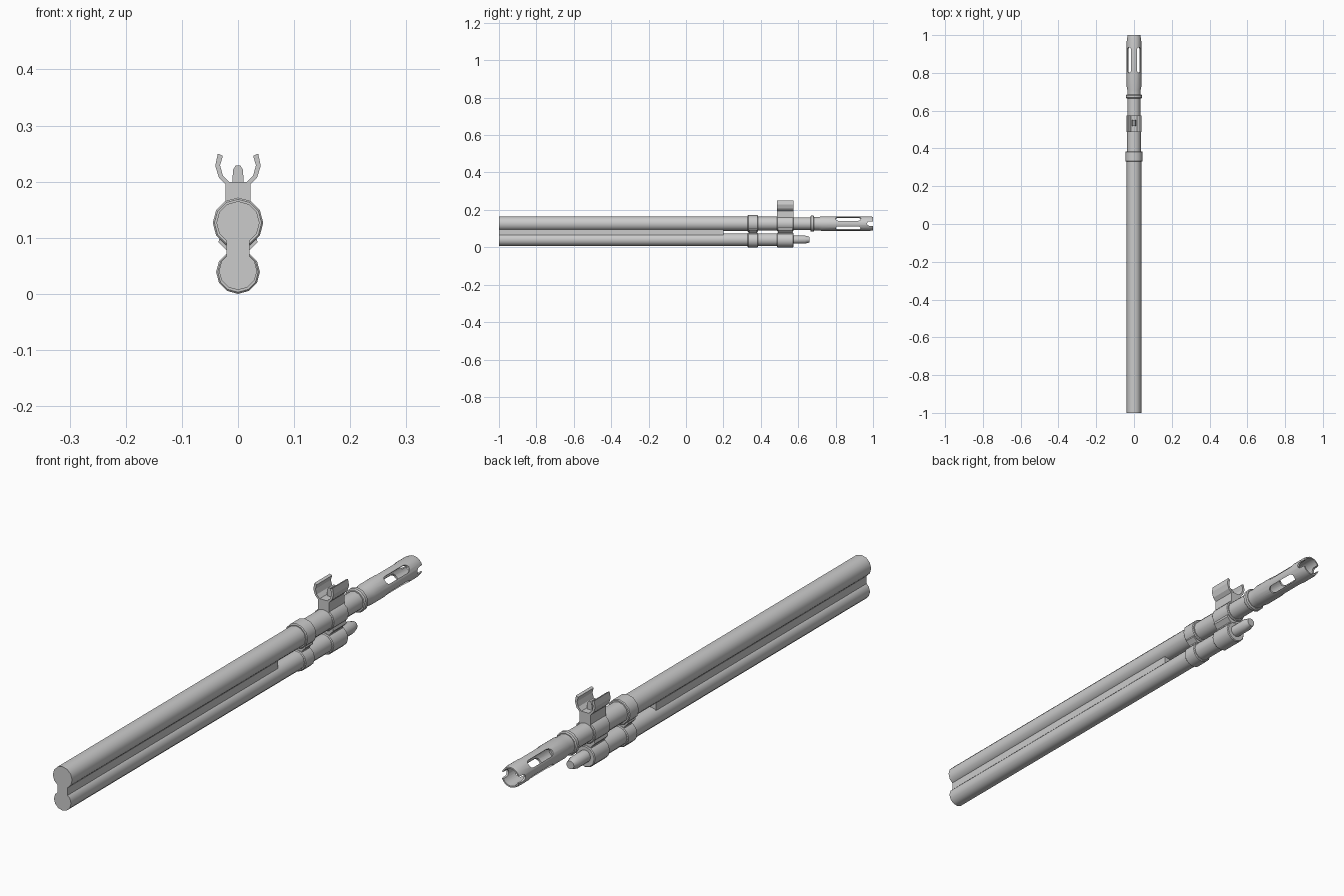
import bpy, bmesh, math
from mathutils import Matrix

if "Cube" in bpy.data.objects:
    bpy.data.objects.remove(bpy.data.objects["Cube"])

BZ, TZ = 0.1265, 0.039      # axis heights of the barrel and the lower tube


def finish(name, bm, smooth=True):
    bmesh.ops.recalc_face_normals(bm, faces=bm.faces)
    me = bpy.data.meshes.new(name)
    bm.to_mesh(me)
    bm.free()
    ob = bpy.data.objects.new(name, me)
    bpy.context.collection.objects.link(ob)
    if smooth:
        smooth_obj(ob)
    return ob


def smooth_obj(ob):
    bpy.ops.object.select_all(action='DESELECT')
    ob.select_set(True)
    bpy.context.view_layer.objects.active = ob
    bpy.ops.object.shade_smooth_by_angle(angle=math.radians(35))


def lathe(name, profile, z, n=12, smooth=True):
    """Revolve (y, radius) points around the y axis at height z."""
    bm = bmesh.new()
    rings = []
    for y, r in profile:
        if r == 0:
            rings.append([bm.verts.new((0, y, z))] * n)
        else:
            rings.append([bm.verts.new((r * math.sin(2 * math.pi * i / n), y,
                                        z + r * math.cos(2 * math.pi * i / n)))
                          for i in range(n)])
    for a, b in zip(rings, rings[1:]):
        for i in range(n):
            j = (i + 1) % n
            f = list(dict.fromkeys((a[i], a[j], b[j], b[i])))
            if len(f) > 2:
                bm.faces.new(f)
    return finish(name, bm, smooth)


def prism(name, pts, y0, y1):
    """Extrude an (x, z) outline from y0 to y1."""
    bm = bmesh.new()
    f = bm.faces.new([bm.verts.new((x, y0, z)) for x, z in pts])
    ext = bmesh.ops.extrude_face_region(bm, geom=[f])
    for v in ext['geom']:
        if isinstance(v, bmesh.types.BMVert):
            v.co.y = y1
    return finish(name, bm, False)


def mirror(half):
    """Close a right-hand outline with its mirrored left side."""
    return half + [(-x, z) for x, z in reversed(half) if x != 0]


def rod(name, y0, y1, r, z, c=0.0):
    """Closed cylinder with optional end chamfer."""
    p = [(y0, 0), (y0, r), (y1, r), (y1, 0)]
    if c:
        p = [(y0, 0), (y0, r - c), (y0 + c, r), (y1 - c, r), (y1, r - c), (y1, 0)]
    return lathe(name, p, z)


# Barrel, stepped down towards the muzzle
lathe("barrel", [(-1, 0), (-1, 0.0385), (0.36, 0.0385), (0.36, 0.037),
                 (0.53, 0.037), (0.53, 0.034), (0.69, 0.034), (0.69, 0)], BZ)

# Lower tube with tapered tip
lathe("lower_tube", [(-1, 0), (-1, 0.034), (0.57, 0.034), (0.57, 0.022),
                     (0.635, 0.022), (0.66, 0.015), (0.66, 0)], TZ + 0.002)

# Web joining barrel and tube
prism("web", mirror([(0.0205, 0.05), (0.0205, 0.12)]), -1, 0.2)

# Clamp band and sight block: two rings and a flared neck each
neck = mirror([(0.026, 0.058), (0.02, 0.07), (0.02, 0.077), (0.035, 0.092), (0.03, 0.11)])
for name, y0, y1, r in (("clamp", 0.33, 0.385, 0.045), ("sight_block", 0.487, 0.575, 0.041)):
    rod(name + "_barrel_ring", y0, y1, r, BZ, 0.003)
    rod(name + "_tube_ring", y0, y1, 0.039, TZ, 0.003)
    prism(name + "_neck", neck, y0 + 0.006, y1 - 0.006)

# Sight riser with curved protective ears, one outline
prism("sight_ears", mirror([(0.022, 0.15), (0.022, 0.195), (0.034, 0.207), (0.0405, 0.228),
                            (0.036, 0.25), (0.027, 0.246), (0.032, 0.229), (0.027, 0.211),
                            (0.015, 0.199)]), 0.487, 0.575)
# Front post between the ears
prism("sight_post", mirror([(0.010, 0.195), (0.009, 0.221), (0.004, 0.229)]), 0.52, 0.55)

# Muzzle ring
rod("muzzle_ring", 0.665, 0.685, 0.043, BZ, 0.004)

# Hollow flash hider
hider = lathe("flash_hider", [(0.68, 0), (0.68, 0.0355), (0.71, 0.0355), (0.725, 0.0385),
                              (0.985, 0.0385), (1, 0.036), (1, 0.031), (0.74, 0.031),
                              (0.74, 0)], BZ, 24, False)


def stadium(name, y0, y1, w, angle):
    """Rounded slot cutter passing through the barrel axis."""
    bm = bmesh.new()
    pts = []
    for yc, start in ((y1 - w, -90), (y0 + w, 90)):
        for k in range(7):
            a = math.radians(start + 30 * k)
            pts.append((w * math.sin(a), yc + w * math.cos(a)))
    f = bm.faces.new([bm.verts.new((x, y, -0.08)) for x, y in pts])
    ext = bmesh.ops.extrude_face_region(bm, geom=[f])
    bmesh.ops.translate(bm, vec=(0, 0, 0.16),
                        verts=[v for v in ext['geom'] if isinstance(v, bmesh.types.BMVert)])
    bm.transform(Matrix.Translation((0, 0, BZ)) @ Matrix.Rotation(math.radians(angle), 4, 'Y'))
    ob = finish(name, bm, False)
    ob.hide_render = True
    return ob


# Four diagonal slots and two side notches cut from the hider
cutters = [stadium("slot_cutter", 0.80, 0.935, 0.0145, a) for a in (45, 135)]
cutters.append(stadium("notch_cutter", 0.968, 1.05, 0.012, 90))
for c in cutters:
    bpy.context.view_layer.objects.active = hider
    m = hider.modifiers.new("cut", 'BOOLEAN')
    m.operation, m.solver, m.object = 'DIFFERENCE', 'EXACT', c
    bpy.ops.object.modifier_apply(modifier=m.name)
    bpy.data.objects.remove(c)
smooth_obj(hider)
